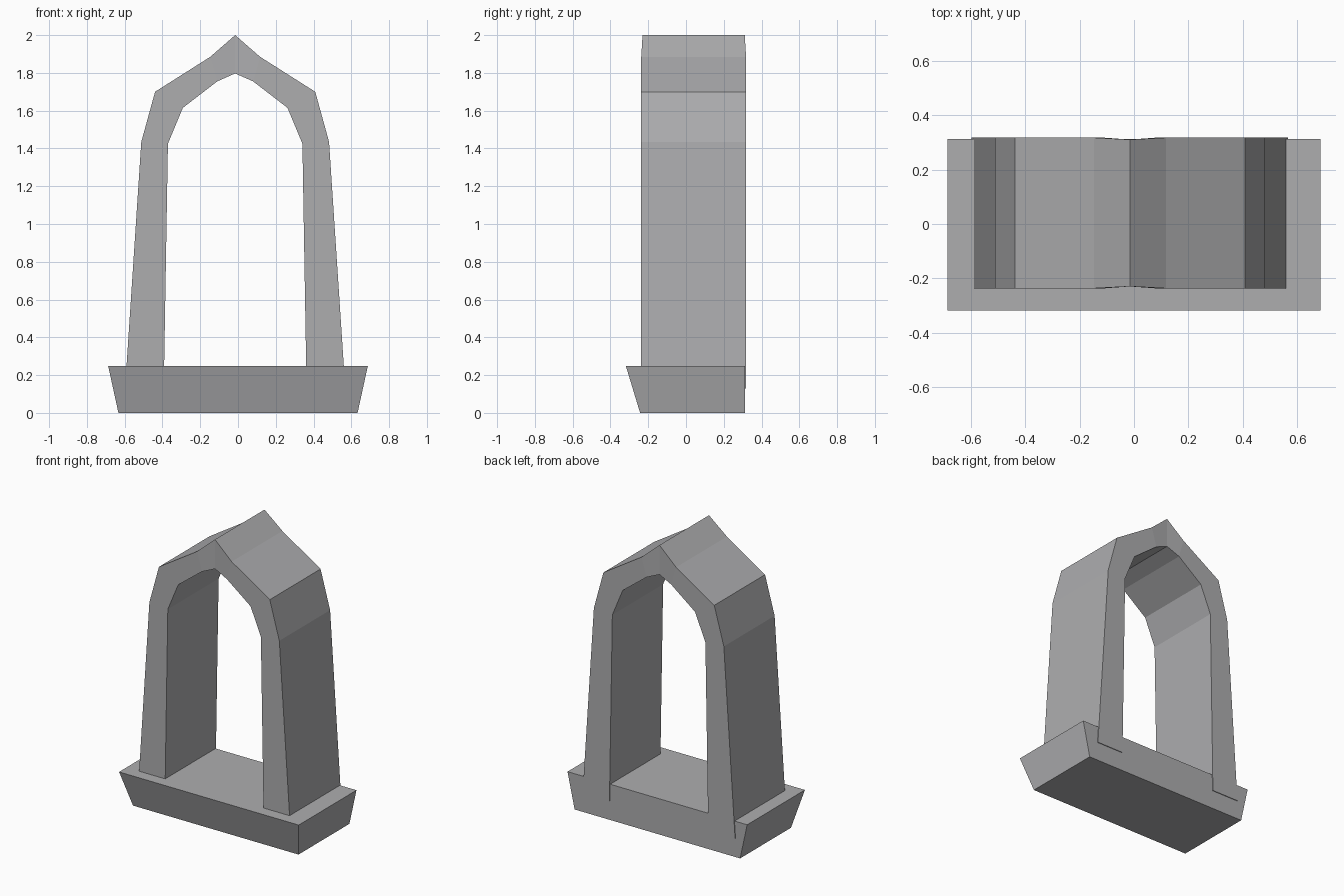
import bpy, bmesh

if "Cube" in bpy.data.objects:
    bpy.data.objects.remove(bpy.data.objects["Cube"])

grey = bpy.data.materials.new("stone grey")
grey.diffuse_color = (0.42, 0.42, 0.43, 1)
grey.use_nodes = True
grey.node_tree.nodes["Principled BSDF"].inputs["Base Color"].default_value = grey.diffuse_color


def make(name, bm):
    bmesh.ops.recalc_face_normals(bm, faces=bm.faces[:])
    mesh = bpy.data.meshes.new(name)
    bm.to_mesh(mesh)
    bm.free()
    mesh.materials.append(grey)
    obj = bpy.data.objects.new(name, mesh)
    bpy.context.collection.objects.link(obj)


# Base slab: flares outward at the front and sides, flat back
bm = bmesh.new()
bmesh.ops.create_cube(bm, size=2)
for v in bm.verts:
    top = v.co.z > 0
    v.co.x = (0.687 if top else 0.633) * v.co.x
    v.co.y = 0.313 if v.co.y > 0 else (-0.318 if top else -0.243)
    v.co.z = 0.247 if top else 0
make("base_slab", bm)

# Pointed arch: half profile as (outer half width, z, inner half width, z)
CX = -0.015
half = [(0.583, 0.13, 0.378, 0.13), (0.497, 1.435, 0.356, 1.425),
        (0.424, 1.70, 0.277, 1.615), (0.132, 1.885, 0.095, 1.755),
        (0, 2.0, 0, 1.797)]
stations = [(-a, b, -c, d) for a, b, c, d in half] + half[-2::-1]
bm = bmesh.new()
rings = []
for ox, oz, ix, iz in stations:
    pinch = 0.007 if ox == 0 else 0  # the peak is slightly thinner
    f, b = -0.237 + pinch, 0.318 - pinch
    rings.append([bm.verts.new(p) for p in (
        (CX + ox, f, oz), (CX + ox, b, oz), (CX + ix, b, iz), (CX + ix, f, iz))])
for r, s in zip(rings, rings[1:]):
    for i in range(4):
        j = (i + 1) % 4
        bm.faces.new((r[i], r[j], s[j], s[i]))
bm.faces.new(rings[0])
bm.faces.new(rings[-1])
make("pointed_arch", bm)
